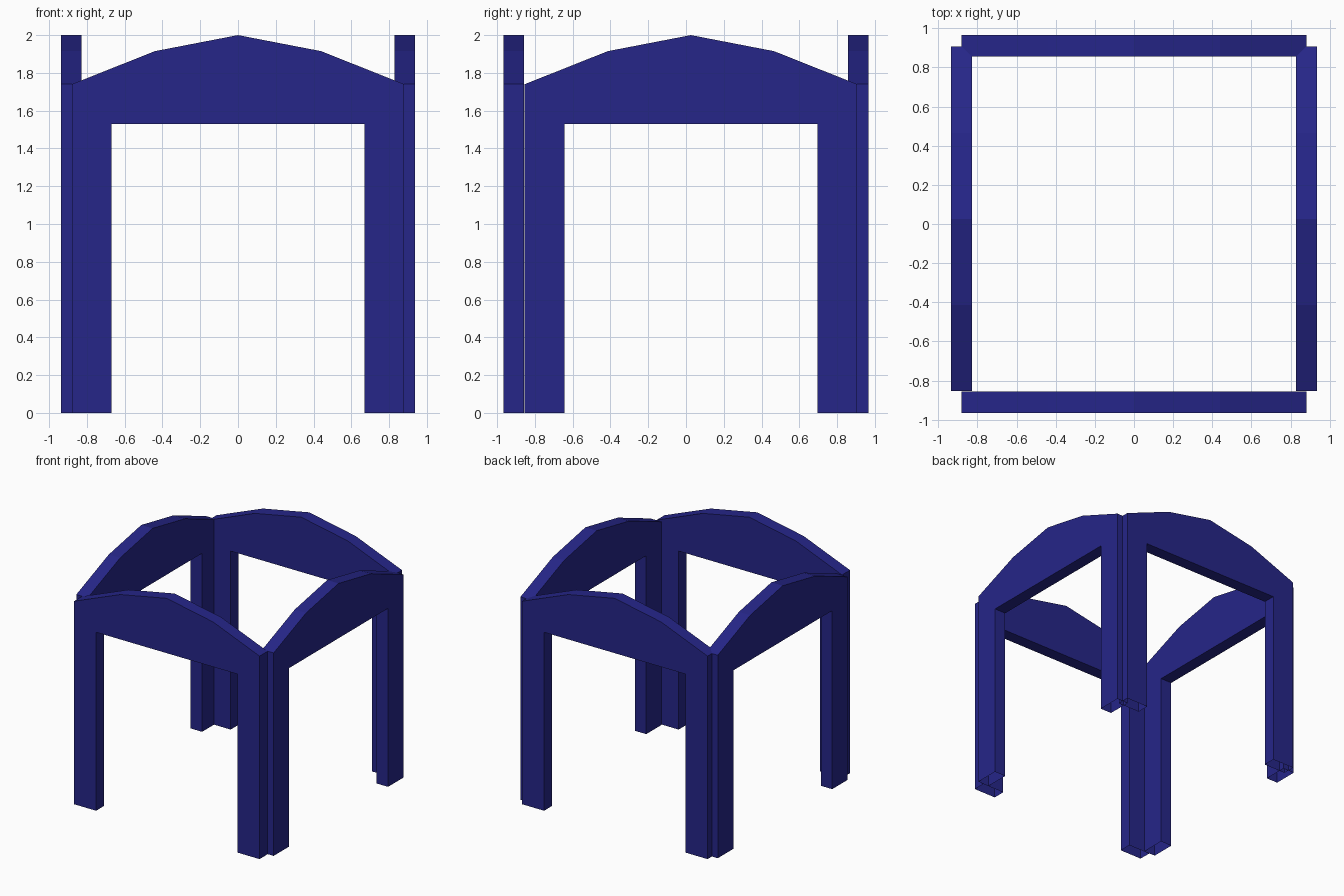
import bpy, bmesh
from mathutils import Matrix
from math import pi

if "Cube" in bpy.data.objects:
    bpy.data.objects.remove(bpy.data.objects["Cube"])

navy = bpy.data.materials.new("navy blue")
navy.diffuse_color = (0.019, 0.019, 0.25, 1)
navy.use_nodes = True
navy.node_tree.nodes["Principled BSDF"].inputs["Base Color"].default_value = navy.diffuse_color

# Outline of one arched panel with two legs (half, mirrored below)
half = [(0, 2.0), (0.44, 1.915), (0.88, 1.74), (0.88, 0), (0.67, 0), (0.67, 1.53)]
outline = half + [(-x, z) for x, z in reversed(half[1:])]


def arch_panel(name, thickness, matrix):
    bm = bmesh.new()
    face = bm.faces.new([bm.verts.new((x, -thickness / 2, z)) for x, z in outline])
    out = bmesh.ops.extrude_face_region(bm, geom=[face], use_keep_orig=True)
    moved = [v for v in out["geom"] if isinstance(v, bmesh.types.BMVert)]
    bmesh.ops.translate(bm, verts=moved, vec=(0, thickness, 0))
    bmesh.ops.recalc_face_normals(bm, faces=bm.faces)
    # Leg feet are open underneath
    feet = [f for f in bm.faces if all(v.co.z < 0.01 for v in f.verts)]
    bmesh.ops.delete(bm, geom=feet, context='FACES_ONLY')
    bm.transform(matrix)
    mesh = bpy.data.meshes.new(name)
    bm.to_mesh(mesh)
    bm.free()
    mesh.materials.append(navy)
    bpy.context.collection.objects.link(bpy.data.objects.new(name, mesh))


# Front and back panels, then the side panels set slightly towards the back
turn = Matrix.Rotation(pi / 2, 4, 'Z')
for name, s in (("front", -1), ("back", 1)):
    arch_panel(name + "_arch", 0.108, Matrix.Translation((0, s * 0.911, 0)))
for name, s in (("left", -1), ("right", 1)):
    arch_panel(name + "_arch", 0.108, Matrix.Translation((s * 0.882, 0.026, 0)) @ turn)
